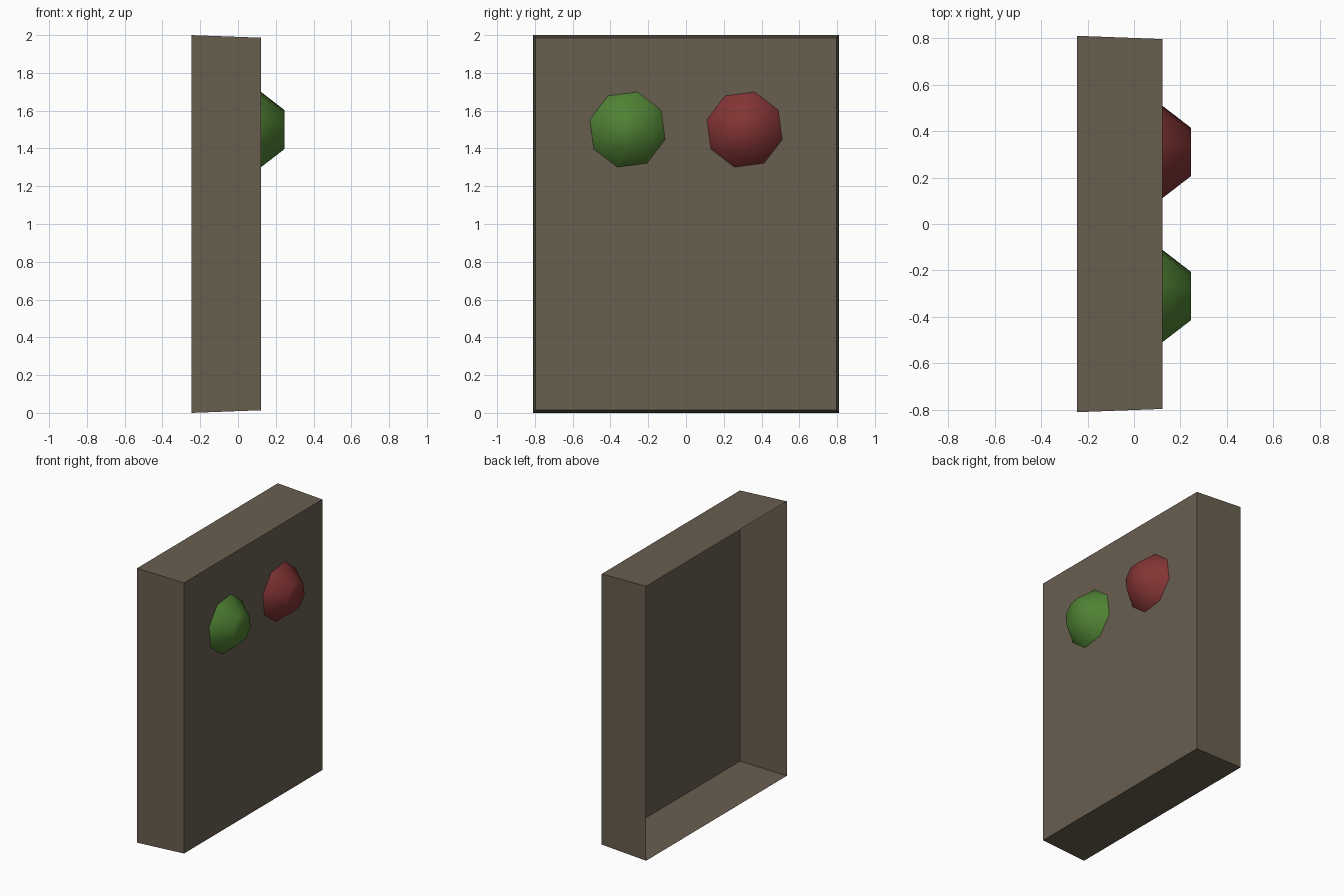
import bpy, bmesh, math

if "Cube" in bpy.data.objects:
    bpy.data.objects.remove(bpy.data.objects["Cube"])

def material(name, rgb):
    m = bpy.data.materials.new(name)
    m.diffuse_color = (*rgb, 1)
    m.use_nodes = True
    m.node_tree.nodes["Principled BSDF"].inputs["Base Color"].default_value = m.diffuse_color
    return m

def add_object(name, bm, mat):
    mesh = bpy.data.meshes.new(name)
    bm.to_mesh(mesh)
    bm.free()
    mesh.materials.append(mat)
    ob = bpy.data.objects.new(name, mesh)
    bpy.context.collection.objects.link(ob)
    return ob

BACK, FRONT, TIP = -0.246, 0.122, 0.246
brown = material("drab brown", (0.140, 0.112, 0.078))
green = material("lamp green", (0.080, 0.220, 0.034))
red = material("lamp red", (0.225, 0.034, 0.034))

# Housing: thin tapered box, open at the back
bm = bmesh.new()
bmesh.ops.create_cube(bm, size=2)
back = [f for f in bm.faces if f.normal.x < -0.5]
bmesh.ops.delete(bm, geom=back, context='FACES_ONLY')
for v in bm.verts:
    inset = 0.014 if v.co.x > 0 else 0
    v.co = (FRONT if v.co.x > 0 else BACK,
            math.copysign(0.81 - inset, v.co.y),
            1 + math.copysign(1 - inset, v.co.z))
add_object("housing", bm, brown)

# Lamps: eight-sided smooth domes on the front plate
def lamp(name, y, mat, z=1.5, sides=8):
    bm = bmesh.new()
    rings = []
    for x, r in ((FRONT, 0.206), (TIP, 0.107)):
        angles = [math.radians(30) + math.tau * i / sides for i in range(sides)]
        rings.append([bm.verts.new((x, y + r * math.cos(a), z + r * math.sin(a)))
                      for a in angles])
    base, tip = rings
    for i in range(sides):
        j = (i + 1) % sides
        bm.faces.new((base[i], base[j], tip[j], tip[i]))
    bm.faces.new(tip)
    for f in bm.faces:
        f.smooth = True
    add_object(name, bm, mat)

lamp("green_lamp", -0.31, green)
lamp("red_lamp", 0.31, red)
